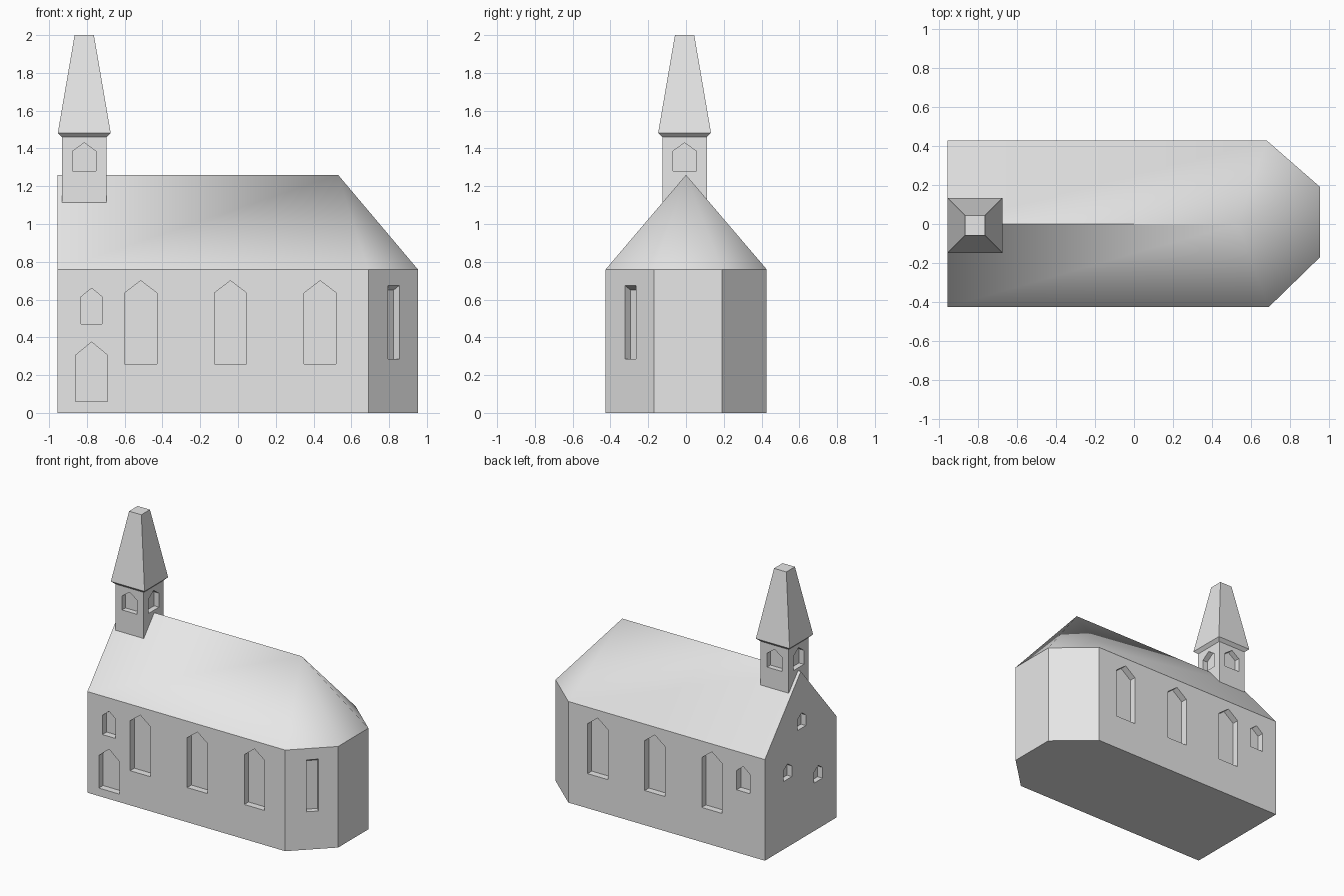
import bpy, bmesh, math
from mathutils import Vector

if "Cube" in bpy.data.objects:
    bpy.data.objects.remove(bpy.data.objects["Cube"])

stone = bpy.data.materials.new("light grey stone")
stone.diffuse_color = (0.8, 0.8, 0.8, 1)
stone.use_nodes = True
stone.node_tree.nodes["Principled BSDF"].inputs["Base Color"].default_value = stone.diffuse_color

EAVE, RIDGE = 0.76, 1.26
FOOTPRINT = [(-0.955, -0.425), (0.69, -0.425), (0.952, -0.17),
             (0.952, 0.19), (0.68, 0.427), (-0.955, 0.427)]


def make_object(name, bm):
    bmesh.ops.recalc_face_normals(bm, faces=bm.faces)
    mesh = bpy.data.meshes.new(name)
    bm.to_mesh(mesh)
    bm.free()
    mesh.materials.append(stone)
    ob = bpy.data.objects.new(name, mesh)
    bpy.context.collection.objects.link(ob)
    return ob


def loft(bm, rings):
    """Skin a stack of equal-sized rings and cap both ends."""
    vs = [[bm.verts.new(p) for p in r] for r in rings]
    n = len(vs[0])
    for a, b in zip(vs, vs[1:]):
        for i in range(n):
            j = (i + 1) % n
            bm.faces.new((a[i], a[j], b[j], b[i]))
    bm.faces.new(vs[0][::-1])
    bm.faces.new(vs[-1])


def opening(bm, x, y, angle, width, bottom, shoulder, apex, depth, slope=0.0):
    """Cutter for a recess; angle is the wall's outward direction in degrees.
    With apex None the head is flat, falling by slope towards the back."""
    a = math.radians(angle)
    out = Vector((math.cos(a), math.sin(a), 0))
    side = Vector((-math.sin(a), math.cos(a), 0))

    def ring(d):
        top = shoulder + slope * d
        pts = [(-width / 2, bottom), (width / 2, bottom), (width / 2, top)]
        if apex is not None:
            pts.append((0, apex))
        pts.append((-width / 2, top))
        return [Vector((x, y, 0)) + out * d + side * s + Vector((0, 0, z))
                for s, z in pts]

    loft(bm, [ring(-depth), ring(0.02)])


def cut(ob, bm):
    cutter = make_object("opening_cutter", bm)
    cutter.hide_render = True
    mod = ob.modifiers.new("openings", 'BOOLEAN')
    mod.operation, mod.solver, mod.object = 'DIFFERENCE', 'EXACT', cutter
    bpy.context.view_layer.objects.active = ob
    bpy.ops.object.modifier_apply(modifier=mod.name)
    bpy.data.objects.remove(cutter)


# Nave: walls, west gable and hipped roof in one solid
bm = bmesh.new()
low = [bm.verts.new((x, y, 0)) for x, y in FOOTPRINT]
top = [bm.verts.new((x, y, EAVE)) for x, y in FOOTPRINT]
west = bm.verts.new((-0.955, 0, RIDGE))
east = bm.verts.new((0.53, 0, RIDGE))
bm.faces.new(low[::-1])
for i in range(5):
    bm.faces.new((low[i], low[i + 1], top[i + 1], top[i]))
bm.faces.new((low[5], low[0], top[0], west, top[5]))
bm.faces.new((top[0], top[1], east, west))
bm.faces.new((top[4], top[5], west, east))
for i in (1, 2, 3):
    bm.faces.new((top[i], top[i + 1], east))
nave = make_object("nave", bm)

# Window and door recesses
bm = bmesh.new()
for y, angle in ((-0.425, -90), (0.427, 90)):
    for x in (-0.515, -0.04, 0.435):
        opening(bm, x, y, angle, 0.17, 0.26, 0.635, 0.70, 0.05)
    opening(bm, -0.775, y, angle, 0.11, 0.47, 0.615, 0.66, 0.05)
opening(bm, -0.775, -0.425, -90, 0.17, 0.06, 0.305, 0.375, 0.05)
for y, z in ((-0.01, 0.83), (0.157, 0.51), (-0.207, 0.36)):
    opening(bm, -0.955, y, 180, 0.10, z, z + 0.08, z + 0.115, 0.04)
opening(bm, 0.825, -0.2935, -44.2, 0.083, 0.285, 0.675, None, 0.042, 0.6)
cut(nave, bm)

# Smooth roof shading round the hip, with a sharp ridge
bm = bmesh.new()
bm.from_mesh(nave.data)
for f in bm.faces:
    f.smooth = f.normal.z > 0.3 and f.calc_center_median().z > EAVE
for e in bm.edges:
    if len(e.link_faces) == 2 and e.calc_face_angle() > math.radians(60):
        e.smooth = False
bm.to_mesh(nave.data)
bm.free()


def square(x, y, half, z):
    return [(x + half * sx, y + half * sy, z)
            for sx, sy in ((-1, -1), (1, -1), (1, 1), (-1, 1))]


# Bell tower with an opening on each side
TX, TY, HALF = -0.814, -0.0075, 0.1175
bm = bmesh.new()
loft(bm, [square(TX, TY, HALF, 1.11), square(TX, TY, HALF, 1.465)])
tower = make_object("bell_tower", bm)
bm = bmesh.new()
for angle in (0, 90, 180, 270):
    a = math.radians(angle)
    opening(bm, TX + HALF * math.cos(a), TY + HALF * math.sin(a), angle,
            0.125, 1.28, 1.385, 1.43, 0.04)
cut(tower, bm)

# Blunt spire with a splayed underside
bm = bmesh.new()
loft(bm, [square(TX, TY, HALF, 1.46), square(TX, TY, 0.14, 1.482),
          square(TX, TY, 0.051, 2.0)])
make_object("spire", bm)
